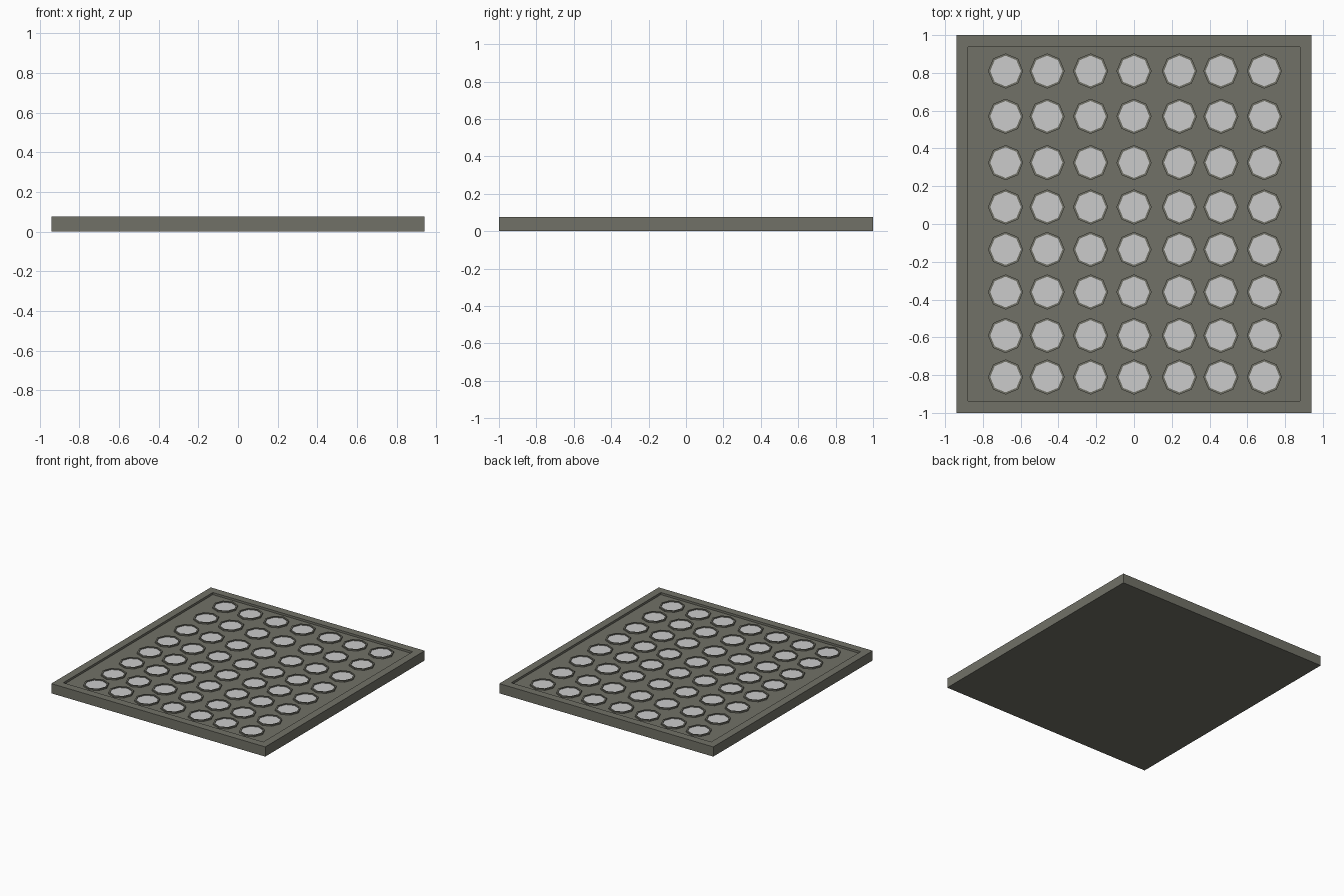
import bpy, bmesh, math
from mathutils import Matrix, Vector

if "Cube" in bpy.data.objects:
    bpy.data.objects.remove(bpy.data.objects["Cube"])

dark = bpy.data.materials.new("dark_olive")
dark.diffuse_color = (0.165, 0.165, 0.135, 1)
dark.use_nodes = True
dark.node_tree.nodes["Principled BSDF"].inputs["Base Color"].default_value = dark.diffuse_color


def finish(bm, name, mat=None):
    bmesh.ops.recalc_face_normals(bm, faces=bm.faces)
    me = bpy.data.meshes.new(name)
    bm.to_mesh(me)
    bm.free()
    if mat:
        me.materials.append(mat)
    ob = bpy.data.objects.new(name, me)
    bpy.context.collection.objects.link(ob)
    return ob


def octagon(bm, x, y, r, z):
    return [bm.verts.new((x + r * math.cos(k * math.pi / 4),
                          y + r * math.sin(k * math.pi / 4), z)) for k in range(8)]


def bridge(bm, a, b):
    for k in range(8):
        j = (k + 1) % 8
        bm.faces.new((a[k], a[j], b[j], b[k]))


# Tray: slab with a raised rim and a shallow recessed floor
W, D, H, FLOOR = 1.88, 2.0, 0.077, 0.06
bm = bmesh.new()
bmesh.ops.create_cube(bm, size=1, matrix=Matrix.Translation((0, 0, H / 2))
                      @ Matrix.Diagonal((W, D, H, 1)))
bm.normal_update()
top = max(bm.faces, key=lambda f: f.calc_center_median().z)
bmesh.ops.inset_region(bm, faces=[top], thickness=0.062, use_even_offset=True)
ext = bmesh.ops.extrude_discrete_faces(bm, faces=[top])["faces"]
bmesh.ops.translate(bm, verts=ext[0].verts[:], vec=Vector((0, 0, FLOOR - H)))
finish(bm, "tray", dark)

# Grid of octagonal cups: thin raised rings, each holding a pale disc
cols = [-0.68, -0.46, -0.23, 0.0, 0.24, 0.46, 0.69]
rows = [0.81, 0.57, 0.325, 0.09, -0.135, -0.36, -0.59, -0.81]
R_OUT, R_IN, RING_Z, DISC_Z = 0.093, 0.081, 0.071, 0.064
rings, discs = bmesh.new(), bmesh.new()
for x in cols:
    for y in rows:
        loops = [octagon(rings, x, y, r, z) for r, z in
                 ((R_OUT, FLOOR), (R_OUT, RING_Z), (R_IN, RING_Z), (R_IN, FLOOR))]
        for a, b in zip(loops, loops[1:]):
            bridge(rings, a, b)
        discs.faces.new(octagon(discs, x, y, R_IN, DISC_Z))
finish(rings, "cup_rings", dark)
finish(discs, "cup_discs")
